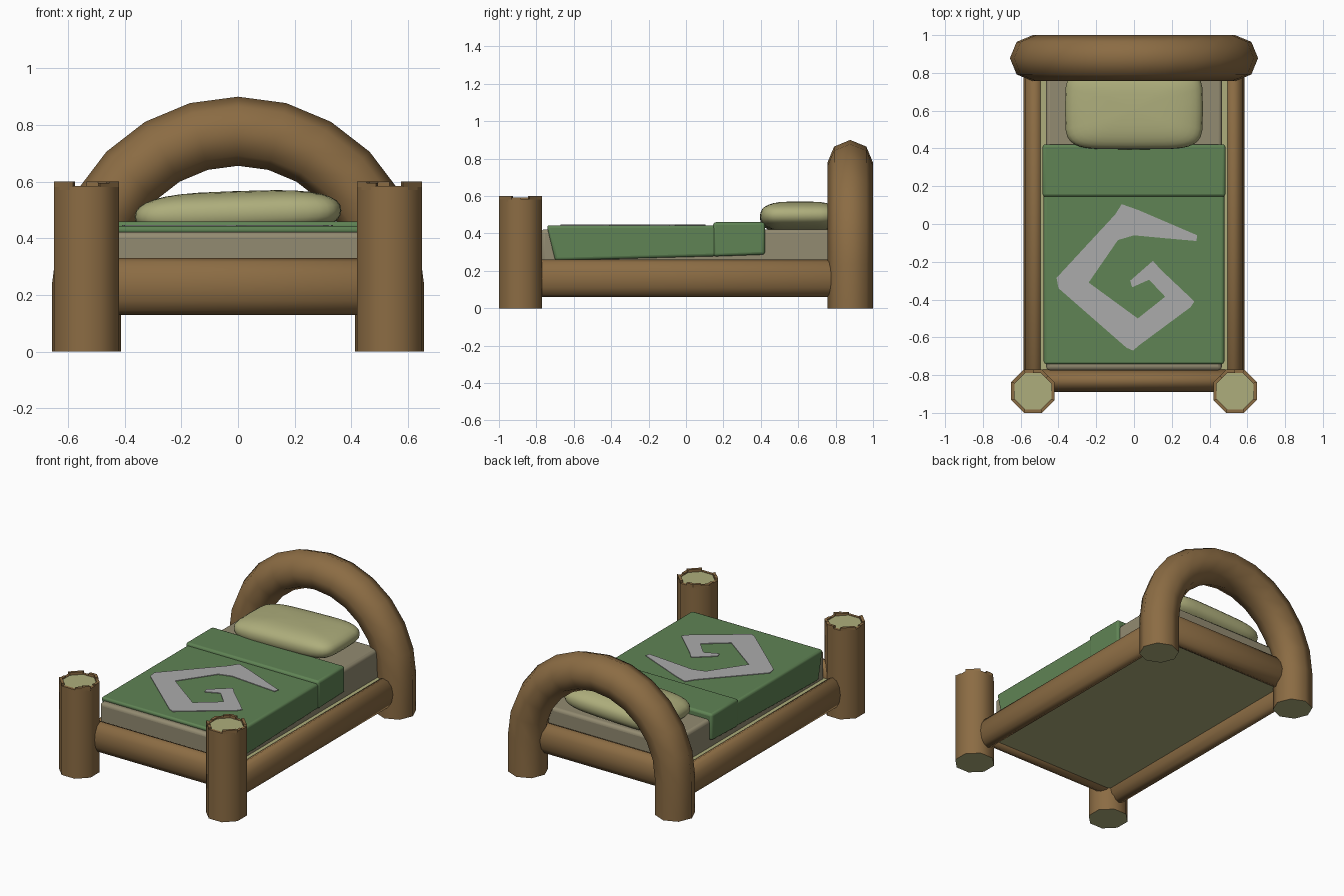
import bpy, bmesh, math
from mathutils import Vector

if "Cube" in bpy.data.objects:
    bpy.data.objects.remove(bpy.data.objects["Cube"])


def material(name, r, g, b):
    m = bpy.data.materials.new(name)
    m.diffuse_color = (r, g, b, 1)
    m.use_nodes = True
    m.node_tree.nodes["Principled BSDF"].inputs["Base Color"].default_value = m.diffuse_color
    return m


BARK = material("bark brown", 0.26, 0.15, 0.057)
CREAM = material("pale cream", 0.42, 0.42, 0.20)
LINEN = material("mattress taupe", 0.29, 0.257, 0.165)
GREEN = material("blanket green", 0.115, 0.227, 0.089)
GREY = material("pattern grey", 0.41, 0.41, 0.41)


def finish(name, bm, mats, angle=50):
    bmesh.ops.recalc_face_normals(bm, faces=bm.faces[:])
    me = bpy.data.meshes.new(name)
    bm.to_mesh(me)
    bm.free()
    for m in mats:
        me.materials.append(m)
    ob = bpy.data.objects.new(name, me)
    bpy.context.collection.objects.link(ob)
    bpy.ops.object.select_all(action='DESELECT')
    bpy.context.view_layer.objects.active = ob
    ob.select_set(True)
    if angle:
        bpy.ops.object.shade_smooth_by_angle(angle=math.radians(angle))
    return ob


def loft(bm, rings, cap_mat=0):
    """Skin a list of equal closed rings and cap both ends."""
    rows = [[bm.verts.new(p) for p in r] for r in rings]
    n = len(rows[0])
    for a, b in zip(rows, rows[1:]):
        for i in range(n):
            j = (i + 1) % n
            bm.faces.new((a[i], a[j], b[j], b[i]))
    for r in (rows[0], rows[-1]):
        bm.faces.new(r).material_index = cap_mat


def bevel(ob, width, segs=3):
    m = ob.modifiers.new("soft edges", 'BEVEL')
    m.width, m.segments = width, segs
    m.limit_method = 'ANGLE'


def box(name, lo, hi, mat, width):
    bm = bmesh.new()
    loft(bm, [[(lo[0], lo[1], z), (hi[0], lo[1], z), (hi[0], hi[1], z), (lo[0], hi[1], z)]
              for z in (lo[2], hi[2])])
    ob = finish(name, bm, [mat], 40)
    if width:
        bevel(ob, width)
    return ob


# Front posts: octagonal logs with cream ends and a ragged bark rim
RIM = [0.585, 0.60, 0.60, 0.585, 0.60, 0.60, 0.592, 0.592,
       0.585, 0.60, 0.595, 0.585, 0.585, 0.60, 0.60, 0.592]


def post(name, side):
    cx, cy, ap = 0.535 * side, -0.885, 0.115

    def at(k, apothem, z):
        a = math.pi / 8 * k
        r = apothem if k % 2 == 0 else apothem / math.cos(math.pi / 8)
        return Vector((cx + side * r * math.cos(a), cy + r * math.sin(a), z))
    bm = bmesh.new()
    loft(bm, [[at(k, ap, z) for k in range(1, 16, 2)] for z in (0, 0.582)], 1)
    for k, h in enumerate(RIM):
        loft(bm, [[at(k, ap, z), at(k + 1, ap, z), at(k + 1, ap - 0.018, z), at(k, ap - 0.018, z)]
                  for z in (0.57, h)])
    finish(name, bm, [BARK, CREAM])


post("front_post_right", 1)
post("front_post_left", -1)

# Headboard: one thick octagonal log bent into an arch
path = [(-0.535, 0, 180)]
for i in range(13):
    a = 180 - 15 * i
    path.append((0.535 * math.cos(math.radians(a)), 0.237 + 0.541 * math.sin(math.radians(a)), a))
path.append((0.535, 0, 0))
rings = []
for x, z, a in path:
    a = math.radians(a)
    ring = []
    for k in range(8):
        t = math.pi / 4 * k
        d = 0.122 * math.cos(t)
        ring.append((x + d * math.cos(a), 0.878 + 0.122 * math.sin(t), z + d * math.sin(a)))
    rings.append(ring)
bm = bmesh.new()
loft(bm, rings, 1)
finish("headboard_arch", bm, [BARK, CREAM])


# Rails: oval logs between the posts
def rail(name, start, end, wide, tall):
    s, e = Vector(start), Vector(end)
    d = (e - s).normalized()
    across = d.cross(Vector((0, 0, 1)))
    bm = bmesh.new()
    rs = []
    for t, f in ((0, 0.85), (0.015, 1), (-0.015, 1), (0, 0.85)):
        c = (s if len(rs) < 2 else e) + d * t
        rs.append([c + f * (across * wide * math.cos(math.pi / 6 * k)
                            + Vector((0, 0, tall * math.sin(math.pi / 6 * k)))) for k in range(12)])
    loft(bm, rs)
    finish(name, bm, [BARK])


for s, n in ((1, "right"), (-1, "left")):
    rail("side_rail_" + n, (0.527 * s, -0.80, 0.16), (0.527 * s, 0.80, 0.16), 0.057, 0.1)
rail("front_rail", (-0.5, -0.83, 0.23), (0.5, -0.83, 0.23), 0.06, 0.1)
rail("back_rail", (-0.5, 0.85, 0.23), (0.5, 0.85, 0.23), 0.06, 0.1)

# Bed base and mattress
box("bed_base", (-0.51, -0.82, 0.15), (0.51, 0.84, 0.24), CREAM, 0)
box("mattress", (-0.465, -0.775, 0.22), (0.465, 0.82, 0.422), LINEN, 0.02)


# Blanket with a turned-down fold, side profiles extruded across the bed
def cover(name, half, profile):
    bm = bmesh.new()
    loft(bm, [[(x, y, z) for y, z in profile] for x in (-half, half)])
    bevel(finish(name, bm, [GREEN], 40), 0.015)


cover("blanket", 0.478, [(-0.70, 0.255), (-0.745, 0.443), (0.2, 0.443), (0.2, 0.279)])
cover("blanket_fold", 0.484, [(0.145, 0.277), (0.145, 0.46), (0.422, 0.46), (0.422, 0.287)])

# Angular spiral ornament on the blanket
spiral = [(0.335, -0.06), (0.33, -0.09), (0.16, -0.075), (0.0, -0.06), (-0.085, -0.085),
          (-0.24, -0.31), (0.02, -0.50), (0.165, -0.385), (0.08, -0.295), (-0.01, -0.335),
          (-0.02, -0.30), (0.10, -0.195), (0.14, -0.24), (0.32, -0.41), (0.30, -0.44),
          (0.03, -0.64), (-0.005, -0.67), (-0.04, -0.655), (-0.40, -0.34), (-0.41, -0.285),
          (-0.10, 0.05), (-0.065, 0.105), (0.02, 0.075)]
bm = bmesh.new()
loft(bm, [[(x, y, z) for x, y in spiral] for z in (0.441, 0.447)])
bmesh.ops.triangulate(bm, faces=[f for f in bm.faces if len(f.verts) > 4])
finish("spiral_pattern", bm, [GREY], 0)

# Pillow: soft rounded cushion
bm = bmesh.new()
bmesh.ops.create_uvsphere(bm, u_segments=32, v_segments=16, radius=1)


def power(v, e):
    return math.copysign(abs(v) ** e, v)


for v in bm.verts:
    lat = math.asin(max(-1, min(1, v.co.z)))
    lon = math.atan2(v.co.y, v.co.x)
    c = power(math.cos(lat), 0.6)
    x, y = c * power(math.cos(lon), 0.4), c * power(math.sin(lon), 0.4)
    v.co = (0.365 * x, 0.61 + 0.215 * y, 0.487 + 0.08 * power(math.sin(lat), 0.85) + 0.012 * x)
finish("pillow", bm, [CREAM], 80)
